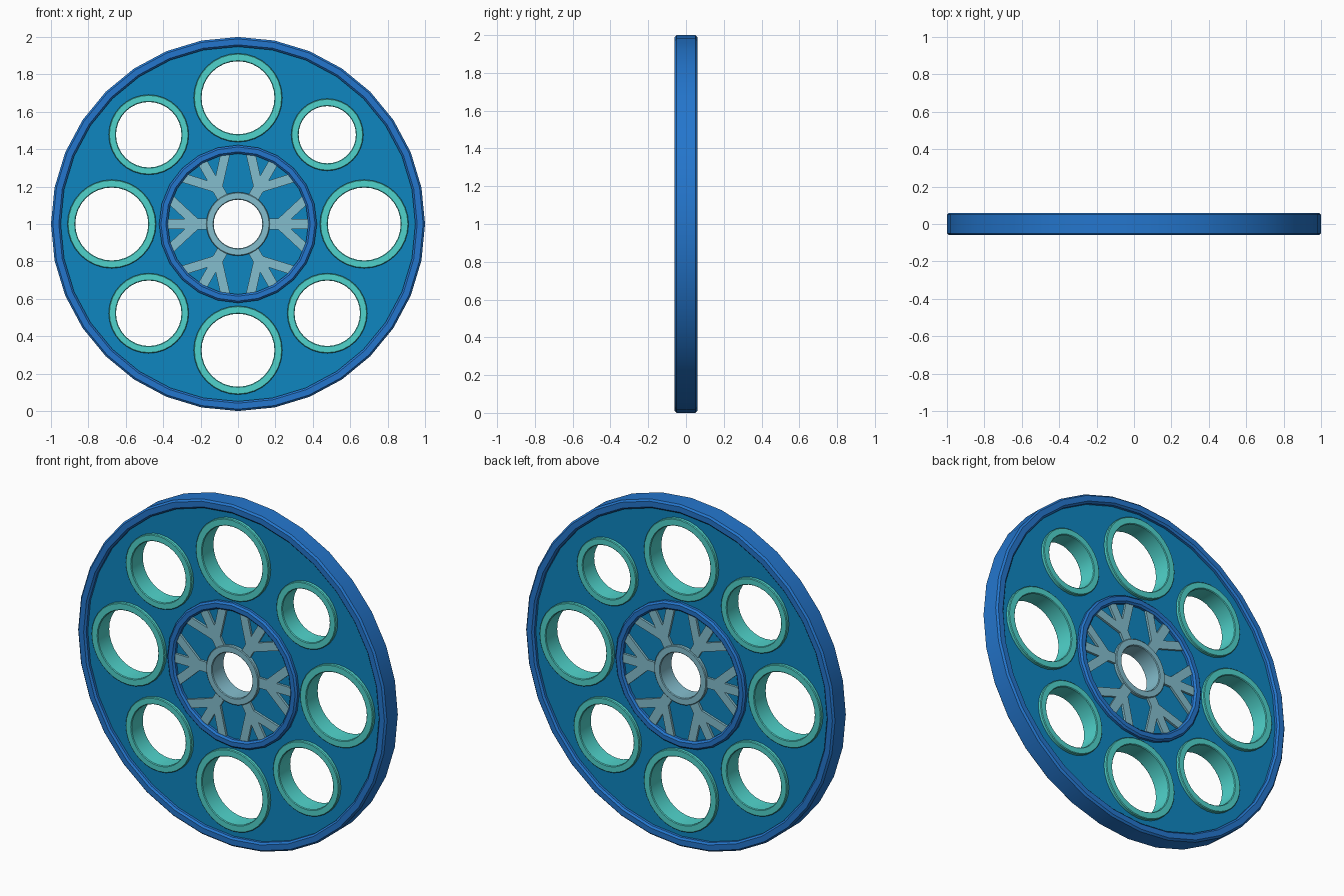
import bpy, bmesh, math
from math import sin, cos, pi, radians

if "Cube" in bpy.data.objects:
    bpy.data.objects.remove(bpy.data.objects["Cube"])


def material(name, r, g, b):
    def lin(c):
        c /= 255
        return c / 12.92 if c <= 0.04045 else ((c + 0.055) / 1.055) ** 2.4
    m = bpy.data.materials.new(name)
    m.diffuse_color = (lin(r), lin(g), lin(b), 1)
    m.use_nodes = True
    m.node_tree.nodes["Principled BSDF"].inputs["Base Color"].default_value = m.diffuse_color
    return m


RIM = material("rim blue", 36, 118, 205)
PANEL = material("panel blue", 14, 134, 192)
TEAL = material("ring teal", 80, 212, 204)
ICE = material("ice grey blue", 132, 190, 206)
CZ = 1.0  # height of the disc centre


def add(name, mesh, mat):
    ob = bpy.data.objects.new(name, mesh)
    bpy.context.collection.objects.link(ob)
    mesh.materials.clear()
    mesh.materials.append(mat)
    for o in bpy.context.selected_objects:
        o.select_set(False)
    ob.select_set(True)
    bpy.context.view_layer.objects.active = ob
    bpy.ops.object.shade_smooth_by_angle(angle=radians(30))
    return ob


def ring(name, x, z, r_in, r_out, half, bevel, sides, mat):
    """Flat ring around the y axis with chamfered corners."""
    b = bevel
    profile = [(r_in, -half + b), (r_in + b, -half), (r_out - b, -half), (r_out, -half + b),
               (r_out, half - b), (r_out - b, half), (r_in + b, half), (r_in, half - b)]
    bm = bmesh.new()
    loops = []
    for i in range(sides):
        a = 2 * pi * i / sides
        loops.append([bm.verts.new((x + r * cos(a), y, z + r * sin(a))) for r, y in profile])
    k = len(profile)
    for i in range(sides):
        p, q = loops[i], loops[(i + 1) % sides]
        for j in range(k):
            bm.faces.new((p[j], p[(j + 1) % k], q[(j + 1) % k], q[j]))
    bmesh.ops.recalc_face_normals(bm, faces=bm.faces)
    me = bpy.data.meshes.new(name)
    bm.to_mesh(me)
    bm.free()
    return add(name, me, mat)


def circle(x, z, r, n=32):
    return [(x + r * cos(2 * pi * i / n), z + r * sin(2 * pi * i / n)) for i in range(n)]


def plate(name, outlines, half, mat):
    """Filled outlines (x, z), with holes, extruded along y."""
    cu = bpy.data.curves.new(name, 'CURVE')
    cu.dimensions = '2D'
    cu.fill_mode = 'BOTH'
    cu.extrude = half
    for pts in outlines:
        s = cu.splines.new('POLY')
        s.points.add(len(pts) - 1)
        for p, (u, v) in zip(s.points, pts):
            p.co = (u, v, 0, 1)
        s.use_cyclic_u = True
    tmp = bpy.data.objects.new(name + "_outline", cu)
    bpy.context.collection.objects.link(tmp)
    bpy.context.view_layer.update()
    me = bpy.data.meshes.new_from_object(tmp.evaluated_get(bpy.context.evaluated_depsgraph_get()))
    bpy.data.objects.remove(tmp)
    bm = bmesh.new()
    bm.from_mesh(me)
    for v in bm.verts:
        v.co = (v.co.x, -v.co.z, v.co.y + CZ)
    bmesh.ops.remove_doubles(bm, verts=bm.verts, dist=1e-5)
    bmesh.ops.recalc_face_normals(bm, faces=bm.faces)
    bm.to_mesh(me)
    bm.free()
    return add(name, me, mat)


# Eight round openings: (inner, outer) radius, counter-clockwise from +x
BIG, MID, SMALL = (0.195, 0.237), (0.175, 0.214), (0.153, 0.193)
openings = []
for i, (ri, ro) in enumerate([BIG, SMALL, BIG, MID, BIG, MID, BIG, MID]):
    a = i * pi / 4
    openings.append((0.675 * cos(a), 0.675 * sin(a), ri, ro))

# Recessed disc panel with all openings cut through
holes = [circle(x, z, (ri + ro) / 2) for x, z, ri, ro in openings]
plate("disc_panel", [circle(0, 0, 0.97)] + holes + [circle(0, 0, 0.15)], 0.035, PANEL)

# Outer rim and inner ring
ring("outer_rim", 0, CZ, 0.948, 1.0, 0.06, 0.01, 32, RIM)
ring("inner_ring", 0, CZ, 0.376, 0.422, 0.06, 0.01, 24, RIM)

# Teal collars around the openings
for i, (x, z, ri, ro) in enumerate(openings):
    ring(f"opening_collar_{i + 1}", x, z + CZ, ri, ro, 0.055, 0.004, 32, TEAL)

# Snowflake: hub and six branched arms
ring("snowflake_hub", 0, CZ, 0.13, 0.17, 0.055, 0.004, 32, ICE)
side = [(0.15, 0.03), (0.216, 0.03), (0.345, 0.15), (0.376, 0.111), (0.283, 0.026), (0.39, 0.026)]
arm = side + [(u, -v) for u, v in reversed(side)]
for i in range(6):
    c, s = cos(i * pi / 3), sin(i * pi / 3)
    plate(f"snowflake_arm_{i + 1}", [[(u * c - v * s, u * s + v * c) for u, v in arm]], 0.048, ICE)
